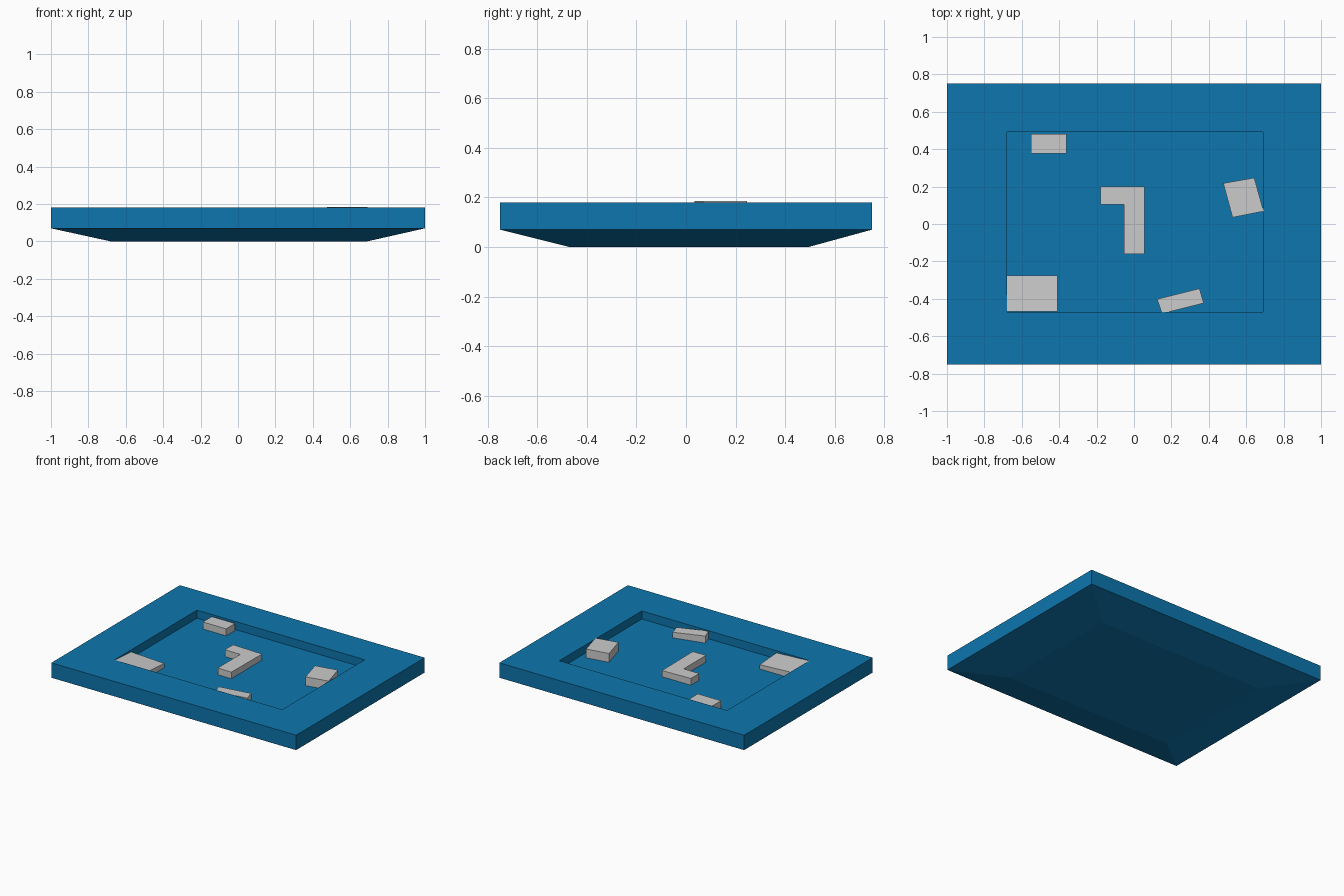
import bpy, bmesh

if "Cube" in bpy.data.objects:
    bpy.data.objects.remove(bpy.data.objects["Cube"])

FLOOR = 0.12   # recess floor height
TOP = 0.18     # rim height


def finish(name, bm, color=None):
    bmesh.ops.recalc_face_normals(bm, faces=bm.faces)
    mesh = bpy.data.meshes.new(name)
    bm.to_mesh(mesh)
    bm.free()
    obj = bpy.data.objects.new(name, mesh)
    bpy.context.collection.objects.link(obj)
    if color:
        mat = bpy.data.materials.new(name + "_paint")
        mat.diffuse_color = color
        mat.use_nodes = True
        mat.node_tree.nodes["Principled BSDF"].inputs["Base Color"].default_value = mat.diffuse_color
        mesh.materials.append(mat)
    return obj


def loft(name, rings, color=None):
    """Join matching rings of points with side faces and cap both ends."""
    bm = bmesh.new()
    loops = [[bm.verts.new(p) for p in ring] for ring in rings]
    for a, b in zip(loops, loops[1:]):
        for i in range(len(a)):
            j = (i + 1) % len(a)
            bm.faces.new((a[i], a[j], b[j], b[i]))
    bm.faces.new(loops[0])
    bm.faces.new(loops[-1])
    return finish(name, bm, color)


def rect(x0, x1, y0, y1, z):
    return [(x0, y0, z), (x1, y0, z), (x1, y1, z), (x0, y1, z)]


def block(name, outline, heights):
    """Prism on the recess floor; the top may lean slightly."""
    low = [(x, y, FLOOR) for x, y in outline]
    high = [(x, y, h) for (x, y), h in zip(outline, heights)]
    return loft(name, [low, high])


# Tray: sloped underside, vertical sides, rim and sunken floor
inner = (-0.68, 0.69, -0.47, 0.493)
outer = (-1, 1, -0.75, 0.75)
loft("tray", [rect(*inner, 0), rect(*outer, 0.07), rect(*outer, TOP),
              rect(*inner, TOP), rect(*inner, FLOOR)], (0.004, 0.18, 0.42, 1))

# Central L-shaped block
block("centre_block",
      [(-0.18, 0.2), (-0.18, 0.103), (-0.053, 0.103),
       (-0.053, -0.16), (0.057, -0.16), (0.057, 0.2)],
      [0.17, 0.17, 0.17, 0.17, 0.168, 0.165])

# Four blocks around the recess
block("back_left_block",
      [(-0.55, 0.376), (-0.36, 0.376), (-0.36, 0.48), (-0.55, 0.48)],
      [0.172] * 4)
block("front_left_block",
      [(-0.679, -0.469), (-0.41, -0.469), (-0.41, -0.275), (-0.679, -0.275)],
      [0.178, 0.165, 0.152, 0.165])
block("right_block",
      [(0.527, 0.035), (0.693, 0.068), (0.643, 0.247), (0.477, 0.218)],
      [0.185] * 4)
block("front_right_block",
      [(0.15, -0.479), (0.373, -0.423), (0.35, -0.345), (0.123, -0.402)],
      [0.173, 0.162, 0.161, 0.172])
